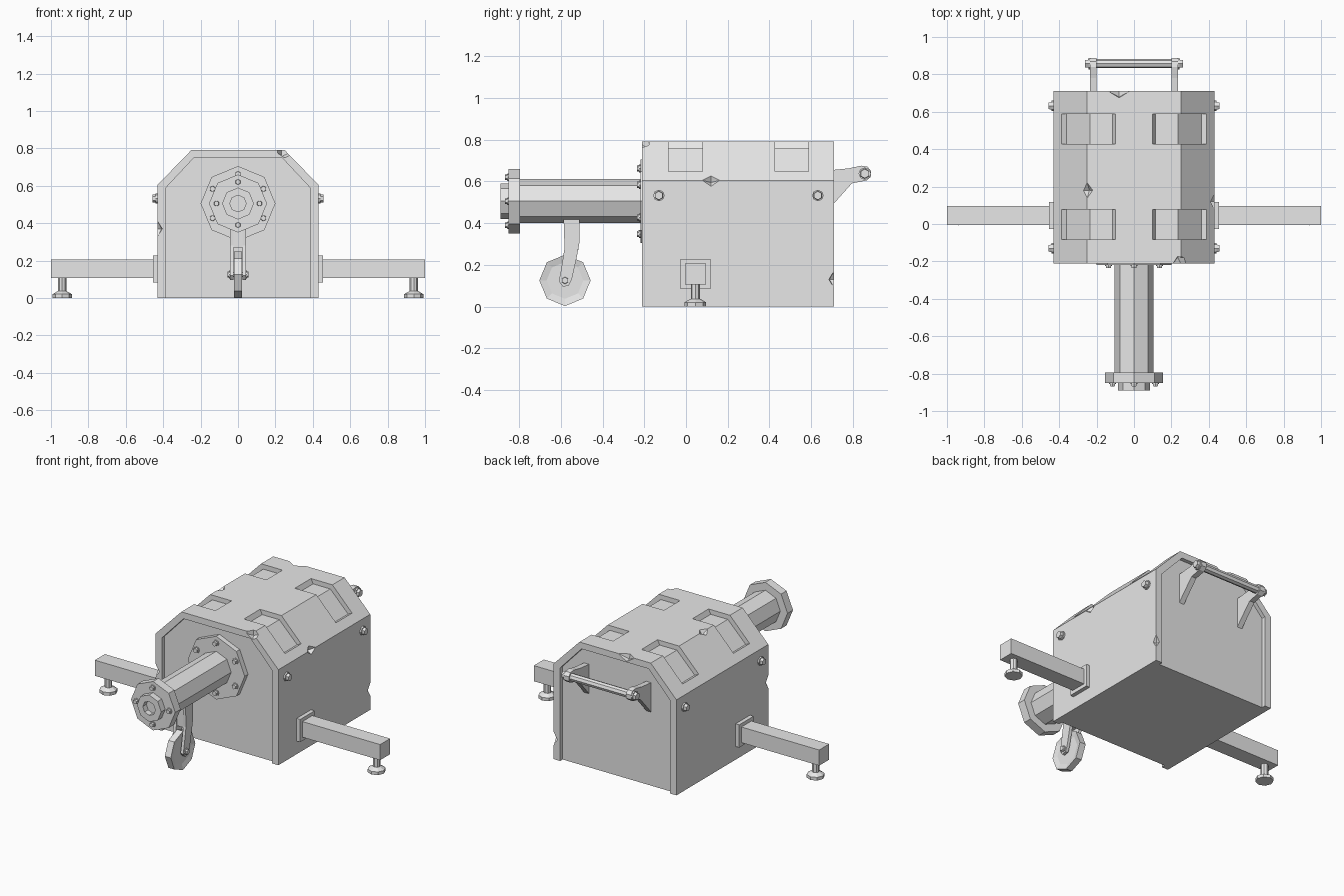
import bpy, bmesh, math
from mathutils import Vector

cube = bpy.data.objects.get("Cube")
if cube:
    bpy.data.objects.remove(cube, do_unlink=True)

GREY = (0.8, 0.8, 0.8, 1)
mat = bpy.data.materials.new("plain_grey")
mat.use_nodes = True
mat.diffuse_color = GREY
for node in mat.node_tree.nodes:
    if node.type == 'BSDF_PRINCIPLED':
        node.inputs["Base Color"].default_value = GREY


def finish(name, bm):
    bmesh.ops.recalc_face_normals(bm, faces=bm.faces[:])
    me = bpy.data.meshes.new(name)
    bm.to_mesh(me)
    bm.free()
    me.materials.append(mat)
    ob = bpy.data.objects.new(name, me)
    bpy.context.scene.collection.objects.link(ob)
    return ob


def prism(name, pts, axis, a, b):
    """Extrude a profile: axis Y takes (x, z) points, axis X takes (y, z)."""
    bm = bmesh.new()
    place = (lambda p, t: (p[0], t, p[1])) if axis == 'Y' else (lambda p, t: (t, p[0], p[1]))
    face = bm.faces.new([bm.verts.new(place(p, a)) for p in pts])
    ext = bmesh.ops.extrude_face_region(bm, geom=[face])
    shift = Vector((0, b - a, 0)) if axis == 'Y' else Vector((b - a, 0, 0))
    bmesh.ops.translate(bm, vec=shift, verts=[v for v in ext['geom'] if isinstance(v, bmesh.types.BMVert)])
    return finish(name, bm)


def box(name, x, y, z):
    return prism(name, [(x[0], z[0]), (x[1], z[0]), (x[1], z[1]), (x[0], z[1])], 'Y', *y)


def rod(name, start, end, r1, r2=None, sides=8, dish=None):
    """Faceted cylinder or cone between two points, with optional dished caps."""
    start, end = Vector(start), Vector(end)
    bm = bmesh.new()
    bmesh.ops.create_cone(bm, cap_ends=True, segments=sides, radius1=r1,
                          radius2=r1 if r2 is None else r2, depth=(end - start).length)
    if dish:
        caps = [f for f in bm.faces if abs(f.normal.z) > 0.9]
        bmesh.ops.inset_individual(bm, faces=caps, thickness=dish, depth=-0.008)
    turn = (end - start).to_track_quat('Z', 'Y').to_matrix()
    bmesh.ops.rotate(bm, cent=(0, 0, 0), matrix=turn, verts=bm.verts[:])
    bmesh.ops.translate(bm, vec=(start + end) / 2, verts=bm.verts[:])
    return finish(name, bm)


def bolt(name, base, direction, r=0.02, h=0.025):
    base, d = Vector(base), Vector(direction)
    rod(name + "_washer", base, base + d * h * 0.35, r * 1.15)
    rod(name + "_head", base, base + d * h, r, r * 0.85, sides=6)


def cut(ob, cutters):
    for c in cutters:
        c.hide_render = True
        mod = ob.modifiers.new("cut", 'BOOLEAN')
        mod.operation, mod.solver, mod.object = 'DIFFERENCE', 'EXACT', c
    bpy.context.view_layer.update()
    dg = bpy.context.evaluated_depsgraph_get()
    new = bpy.data.meshes.new_from_object(ob.evaluated_get(dg))
    ob.modifiers.clear()
    ob.data = new
    for c in cutters:
        bpy.data.objects.remove(c, do_unlink=True)


def mirrored(half):
    return half + [(-x, z) for x, z in reversed(half)]


# Housing with recessed end panels, roof pockets and chipped edges
body = prism("housing", mirrored([(0.43, 0), (0.43, 0.605), (0.25, 0.79)]), 'Y', -0.21, 0.71)
panel = mirrored([(0.385, -0.1), (0.385, 0.59), (0.235, 0.75)])
cutters = [prism("recess_cutter", panel, 'Y', -0.3, -0.185),
           prism("recess_cutter", panel, 'Y', 0.685, 0.8)]
pocket = [(0.1, 0.9), (0.1, 0.79), (0.115, 0.76), (0.235, 0.76),
          (0.36, 0.635), (0.388, 0.648), (0.5, 0.76), (0.5, 0.9)]
for s in (-1, 1):
    for y in (0, 0.51):
        cutters.append(prism("pocket_cutter", [(s * x, z) for x, z in pocket], 'Y', y - 0.083, y + 0.078))
chips = [((0.43, 0.12, 0.605), (1, 0, 0.4), 0.05),
         ((-0.25, 0.18, 0.79), (-0.4, 0, 1), 0.05),
         ((0.25, -0.21, 0.79), (0.5, -1, 1), 0.08),
         ((-0.08, 0.71, 0.79), (0, 1, 1), 0.07),
         ((0.43, 0.71, 0.13), (1, 1, 0), 0.05),
         ((-0.43, -0.21, 0.37), (-1, -1, 0), 0.05)]
for pos, out, r in chips:
    d = Vector(out).normalized() * r * 0.6
    cutters.append(rod("chip_cutter", Vector(pos) - d, Vector(pos) + d, 0.002, r * 1.6, sides=4))
cut(body, cutters)

# Barrel with flanges and a hollow end fitting
CZ = 0.505
rod("barrel_base_flange", (0, -0.18, CZ), (0, -0.218, CZ), 0.2)
rod("barrel", (0, -0.2, CZ), (0, -0.82, CZ), 0.105)
rod("barrel_end_flange", (0, -0.795, CZ), (0, -0.85, CZ), 0.155)
fitting = rod("end_fitting", (0, -0.84, CZ), (0, -0.89, CZ), 0.085)
cut(fitting, [rod("bore_cutter", (0, -0.855, CZ), (0, -0.95, CZ), 0.044)])
for count, radius, y, r in ((6, 0.157, -0.218, 0.017), (4, 0.115, -0.85, 0.016)):
    for i in range(count):
        a = math.pi / 2 + math.tau * i / count
        bolt("flange_bolt", (radius * math.cos(a), y, CZ + radius * math.sin(a)), (0, -1, 0), r, 0.018)

# Support wheel on a fork
WY, WZ = -0.58, 0.125
rod("support_wheel", (-0.021, WY, WZ), (0.021, WY, WZ), 0.123, dish=0.035)
rod("wheel_axle", (-0.05, WY, WZ), (0.05, WY, WZ), 0.014)
arm = [(-0.587, 0.43), (-0.51, 0.43), (-0.51, 0.31), (-0.525, 0.23), (-0.547, 0.13), (-0.562, 0.1),
       (-0.59, 0.095), (-0.61, 0.12), (-0.6, 0.17), (-0.582, 0.28)]
for s in (-1, 1):
    prism("fork_arm", arm, 'X', s * 0.024, s * 0.043)
    bolt("axle_bolt", (s * 0.043, WY, WZ), (s, 0, 0), 0.018, 0.014)
box("fork_bridge", (-0.03, 0.03), (-0.578, -0.515), (0.27, 0.43))

# Outriggers with levelling feet, and side bolts
for s in (-1, 1):
    box("outrigger_plate", sorted((s * 0.42, s * 0.455)), (-0.027, 0.117), (0.083, 0.227))
    box("outrigger_beam", sorted((s * 0.43, s * 1.0)), (-0.005, 0.095), (0.106, 0.205))
    fx, fy = s * 0.94, 0.045
    rod("foot_stem", (fx, fy, 0.03), (fx, fy, 0.11), 0.022)
    rod("foot_pad", (fx, fy, 0), (fx, fy, 0.02), 0.052)
    rod("foot_taper", (fx, fy, 0.02), (fx, fy, 0.036), 0.052, 0.025)
    for y in (-0.13, 0.632):
        bolt("side_bolt", (s * 0.43, y, 0.532), (s, 0, 0), 0.024, 0.028)

# Rear handle
HY, HZ = 0.857, 0.637
bracket = [(0.68, 0.46), (0.71, 0.495), (0.795, 0.59), (0.865, 0.604), (0.887, 0.622),
           (0.887, 0.65), (0.87, 0.67), (0.84, 0.675), (0.78, 0.662), (0.68, 0.652)]
rod("handle_bar", (-0.24, HY, HZ), (0.24, HY, HZ), 0.024)
for s in (-1, 1):
    prism("handle_bracket", bracket, 'X', s * 0.2, s * 0.235)
    bolt("handle_bolt", (s * 0.235, HY, HZ), (s, 0, 0), 0.026, 0.026)
